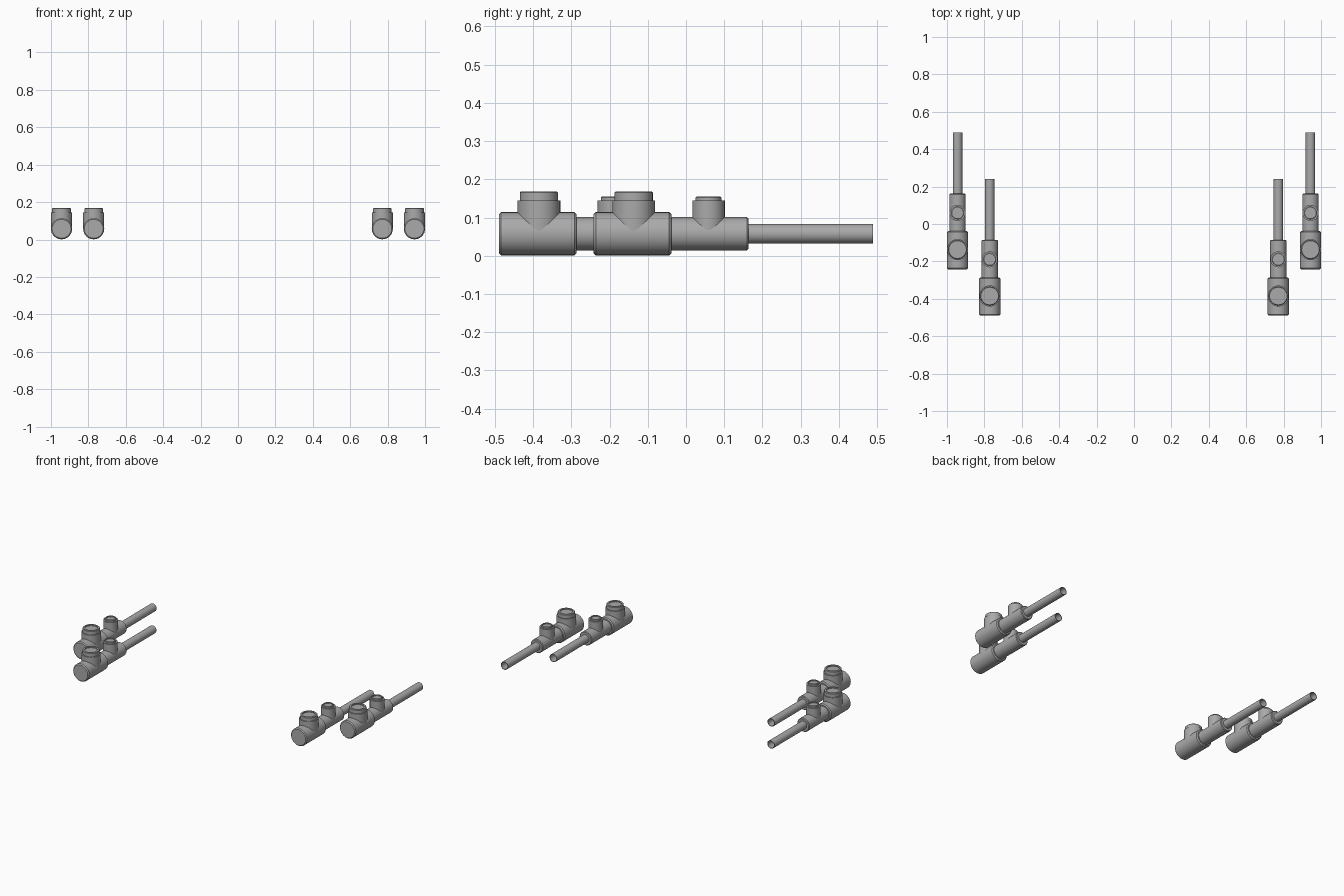
import bpy, bmesh, math
from mathutils import Matrix

if "Cube" in bpy.data.objects:
    bpy.data.objects.remove(bpy.data.objects["Cube"])

steel = bpy.data.materials.new("grey metal")
steel.diffuse_color = (0.4, 0.4, 0.4, 1)
steel.use_nodes = True
steel.node_tree.nodes["Principled BSDF"].inputs["Base Color"].default_value = steel.diffuse_color
AXIS_Z = 0.0575
SEG = 32


def lathe(name, profile, matrix):
    """Spin (radius, height) points about local z; radius 0 makes a closed end."""
    bm = bmesh.new()
    pts = [bm.verts.new((r, 0, h)) for r, h in profile]
    edges = [bm.edges.new(p) for p in zip(pts, pts[1:])]
    bmesh.ops.spin(bm, geom=pts + edges, cent=(0, 0, 0), axis=(0, 0, 1),
                   angle=2 * math.pi, steps=SEG, use_duplicate=False)
    bmesh.ops.remove_doubles(bm, verts=bm.verts, dist=1e-5)
    bmesh.ops.recalc_face_normals(bm, faces=bm.faces)
    bm.transform(matrix)
    mesh = bpy.data.meshes.new(name)
    bm.to_mesh(mesh)
    bm.free()
    mesh.materials.append(steel)
    ob = bpy.data.objects.new(name, mesh)
    bpy.context.collection.objects.link(ob)
    bpy.ops.object.select_all(action='DESELECT')
    ob.select_set(True)
    bpy.context.view_layer.objects.active = ob
    bpy.ops.object.shade_smooth_by_angle(angle=math.radians(30))


def pipe(name, r, y0, y1, x, bevel):
    """Solid bevelled cylinder lying along y."""
    n = y1 - y0
    m = Matrix.Translation((x, y0, AXIS_Z)) @ Matrix.Rotation(-math.pi / 2, 4, 'X')
    lathe(name, [(0, 0), (r - bevel, 0), (r, bevel), (r, n - bevel),
                 (r - bevel, n), (0, n)], m)


def port(name, r, cap_r, bore, shoulder, top, x, y):
    """Upright branch with a narrower collar and a shallow recessed top."""
    b = 0.003
    lathe(name, [(0, 0), (r, 0), (r, shoulder), (cap_r, shoulder), (cap_r, top - b),
                 (cap_r - b, top), (bore, top), (bore, top - 0.006), (0, top - 0.006)],
          Matrix.Translation((x, y, AXIS_Z)))


def valve(side, x, dy):
    pipe(side + "_large_body", 0.0565, dy - 0.242, dy - 0.038, x, 0.006)
    pipe(side + "_small_body", 0.0435, dy - 0.06, dy + 0.163, x, 0.004)
    port(side + "_large_port", 0.0560, 0.05, 0.037, 0.144 - AXIS_Z, 0.168 - AXIS_Z, x, dy - 0.137)
    port(side + "_small_port", 0.0425, 0.034, 0.026, 0.144 - AXIS_Z, 0.155 - AXIS_Z, x, dy + 0.059)
    # open-ended thin tube
    m = Matrix.Translation((x, dy + 0.15, AXIS_Z)) @ Matrix.Rotation(-math.pi / 2, 4, 'X')
    lathe(side + "_thin_tube", [(0, 0), (0.0255, 0), (0.0255, 0.339), (0.022, 0.339),
                                (0.022, 0.03), (0, 0.03)], m)


for side, s in (("left", -1), ("right", 1)):
    valve(side + "_outer", s * 0.9435, 0)
    valve(side + "_inner", s * 0.7715, -0.248)
